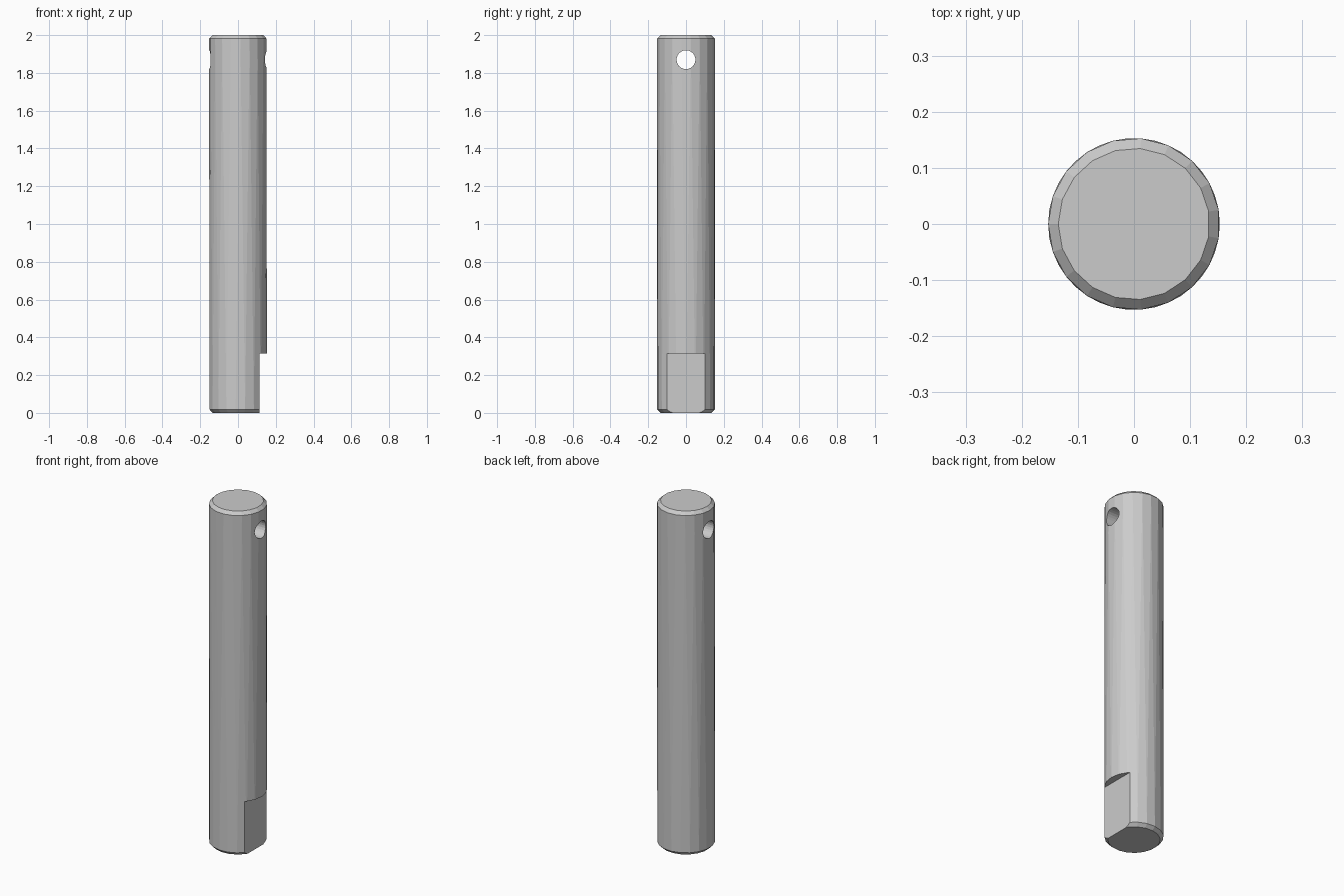
import bpy, bmesh, math
from mathutils import Matrix

if "Cube" in bpy.data.objects:
    bpy.data.objects.remove(bpy.data.objects["Cube"], do_unlink=True)

SIDES = 19
RADIUS, END_RADIUS, HEIGHT, CHAMFER = 0.153, 0.135, 2.0, 0.018
STEP = math.tau / SIDES

steel = bpy.data.materials.new("steel grey")
steel.use_nodes = True
colour = (0.6, 0.6, 0.6, 1)
steel.diffuse_color = colour
steel.node_tree.nodes["Principled BSDF"].inputs["Base Color"].default_value = colour


def finish(name, bm):
    bmesh.ops.recalc_face_normals(bm, faces=bm.faces)
    mesh = bpy.data.meshes.new(name)
    bm.to_mesh(mesh)
    bm.free()
    mesh.materials.append(steel)
    obj = bpy.data.objects.new(name, mesh)
    bpy.context.collection.objects.link(obj)
    return obj


def ring(bm, radius, z, turn):
    return [bm.verts.new((radius * math.cos(math.pi + (i + turn) * STEP),
                          radius * math.sin(math.pi + (i + turn) * STEP), z))
            for i in range(SIDES)]


# Chamfered round pin; the lower ring is turned half a step from the upper one
bm = bmesh.new()
bottom = ring(bm, END_RADIUS, 0, 0.5)
low = ring(bm, RADIUS, CHAMFER, 0.5)
high = ring(bm, RADIUS, HEIGHT - CHAMFER, 0)
top = ring(bm, END_RADIUS, HEIGHT, 0)
bm.faces.new(top)
bm.faces.new(bottom)
for i in range(SIDES):
    j = (i + 1) % SIDES
    bm.faces.new((bottom[i], bottom[j], low[j], low[i]))
    bm.faces.new((high[i], high[j], top[j], top[i]))
    bm.faces.new((low[i], high[j], high[i]))
    bm.faces.new((low[i], low[j], high[j]))
pin = finish("pin", bm)

# Cross hole cutter near the top
bm = bmesh.new()
bmesh.ops.create_cone(bm, cap_ends=True, segments=24, radius1=0.05, radius2=0.05, depth=1,
                      matrix=Matrix.Translation((0, 0, 1.87)) @ Matrix.Rotation(math.pi / 2, 4, "Y"))
hole = finish("hole_cutter", bm)

# Flat cutter at the lower left side
bm = bmesh.new()
bmesh.ops.create_cube(bm, size=1, matrix=Matrix.Translation((0.613, 0, -0.185)))
flat = finish("flat_cutter", bm)

for cutter in (hole, flat):
    cut = pin.modifiers.new(cutter.name, "BOOLEAN")
    cut.operation = "DIFFERENCE"
    cut.solver = "EXACT"
    cut.object = cutter
    cutter.hide_render = True
    cutter.hide_viewport = True
